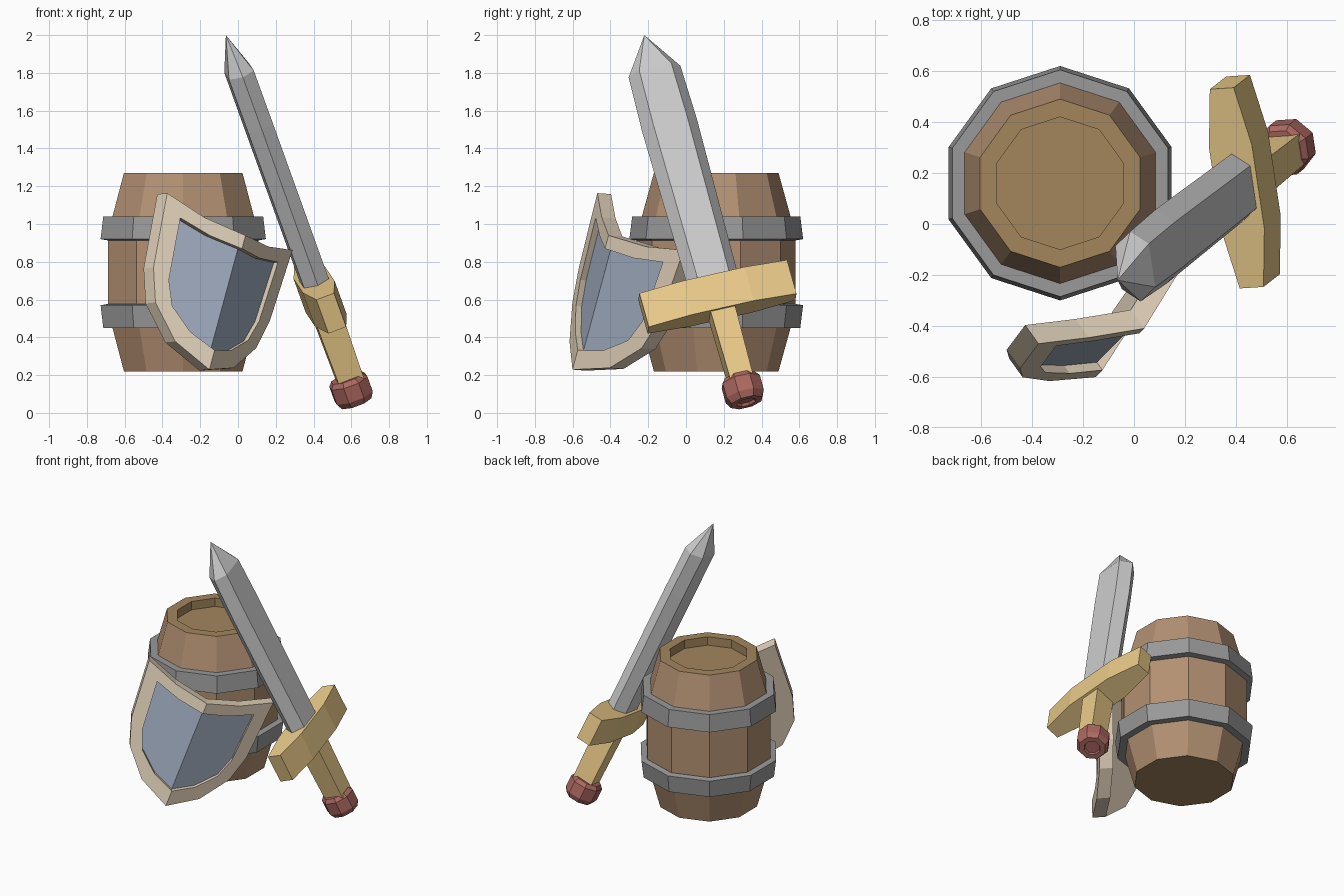
import bpy, bmesh
from math import sin, cos, pi, radians
from mathutils import Vector, Matrix

if "Cube" in bpy.data.objects:
    bpy.data.objects.remove(bpy.data.objects["Cube"])


def mat(name, rgb):
    m = bpy.data.materials.new(name)
    m.diffuse_color = (*rgb, 1)
    m.use_nodes = True
    m.node_tree.nodes["Principled BSDF"].inputs["Base Color"].default_value = m.diffuse_color
    return m


WOOD = mat("wood", (0.45, 0.28, 0.17))
LID = mat("dark_wood", (0.37, 0.24, 0.11))
IRON = mat("iron", (0.32, 0.32, 0.32))
GOLD = mat("gold", (0.82, 0.59, 0.25))
RED = mat("dark_red", (0.42, 0.14, 0.12))
TAN = mat("tan", (0.77, 0.65, 0.50))
BLUE = mat("blue", (0.36, 0.42, 0.53))


def make(name, verts, faces, material=None, frame=Matrix()):
    bm = bmesh.new()
    vs = [bm.verts.new(v) for v in verts]
    for f in faces:
        bm.faces.new([vs[i] for i in f])
    bmesh.ops.remove_doubles(bm, verts=bm.verts, dist=1e-5)
    bmesh.ops.dissolve_degenerate(bm, edges=bm.edges, dist=1e-5)
    bmesh.ops.recalc_face_normals(bm, faces=bm.faces)
    me = bpy.data.meshes.new(name)
    bm.to_mesh(me)
    bm.free()
    ob = bpy.data.objects.new(name, me)
    if material:
        me.materials.append(material)
    ob.matrix_world = frame
    bpy.context.collection.objects.link(ob)
    return ob


def loft(name, rings, material=None, frame=Matrix(), closed=False):
    """Skin equal-length rings; cap the ends, or join last ring to first."""
    n, m = len(rings[0]), len(rings)
    faces = []
    for r in range(m if closed else m - 1):
        a, b = r * n, (r + 1) % m * n
        faces += [(a + i, a + (i + 1) % n, b + (i + 1) % n, b + i) for i in range(n)]
    if not closed:
        faces += [tuple(range(n)), tuple(range((m - 1) * n, m * n))]
    return make(name, [p for r in rings for p in r], faces, material, frame)


def circle(r, z, n, turn=0.0, cy=0.0):
    return [(r * cos(turn + 2 * pi * i / n), cy + r * sin(turn + 2 * pi * i / n), z)
            for i in range(n)]


def rect(a, b, z):
    return [(a, b, z), (-a, b, z), (-a, -b, z), (a, -b, z)]


def axes(x, y, z, origin):
    m = Matrix((x, y, z)).transposed().to_4x4()
    m.translation = origin
    return m


# Barrel: ten staves, recessed lid
base = Matrix.Translation((-0.29, 0.16, 0.745))
profile = [(0.33, -0.525), (0.395, -0.29), (0.42, -0.165), (0.42, 0.165),
           (0.395, 0.29), (0.33, 0.525), (0.26, 0.525), (0.26, 0.465)]
barrel = loft("barrel", [circle(r, z, 10, pi / 2) for r, z in profile], WOOD, base)
barrel.data.materials.append(LID)
for p in barrel.data.polygons:
    if abs(p.normal.z) > 0.9 or (p.center.z > 0.47 and p.center.xy.length < 0.28):
        p.material_index = 1

# Barrel hoops
for s, name in ((1, "upper_hoop"), (-1, "lower_hoop")):
    hoop = [(0.40, 0.165), (0.46, 0.175), (0.445, 0.295), (0.38, 0.295)]
    loft(name, [circle(r, s * z, 10, pi / 2) for r, z in hoop], IRON, base, True)

# Sword frame: origin at the guard, local z towards the tip, x along the guard
up = Vector((-0.328, -0.254, 0.91)).normalized()
across = Vector((-0.142, 0.963, 0.21))
across = (across - up * across.dot(up)).normalized()
sword = axes(across, up.cross(across), up, (0.435, 0.166, 0.615))

# Blade: six-sided section, pointed
section = [(0.142, 0), (0.088, 0.07), (-0.088, 0.07), (-0.142, 0), (-0.088, -0.07), (0.088, -0.07)]
loft("blade", [[(x * k, y * k2, z) for x, y in section] for k, k2, z in
               ((0.97, 1, 0), (1.06, 1, 1.0), (1, 1, 1.31), (0, 0, 1.522))], None, sword)

# Guard: thick middle, thinner ends
stations = ((-0.405, 0.05), (-0.17, 0.09), (0.17, 0.09), (0.405, 0.05))
loft("guard", [[(s, t, 0.098), (s, -t, 0.098), (s, -t, -0.098), (s, t, -0.098)]
               for s, t in stations], GOLD, sword)

# Grip and pommel
loft("grip", [rect(0.068, 0.075, -0.05), rect(0.062, 0.068, -0.5)], GOLD, sword)
loft("pommel", [circle(r, z, 8, pi / 8, 0.012) for r, z in
                ((0.09, -0.465), (0.11, -0.49), (0.11, -0.575), (0.09, -0.61),
                 (0.055, -0.61), (0.05, -0.595))], RED, sword)

# Shield frame: local x across, y up, z outwards
sx = Vector((0.77, 0.53, -0.35)).normalized()
sy = Vector((0.25, 0.25, 0.935))
sy = (sy - sx * sy.dot(sx)).normalized()
shield = axes(sx, sy, sx.cross(sy), (-0.08, -0.46, 0.6))

# Right half outlines, from top centre round to bottom centre
outer = [(0, 0.36), (0.22, 0.385), (0.43, 0.45), (0.40, 0.04), (0.345, -0.14), (0.20, -0.31), (0, -0.40)]
inner = [(0, 0.285), (0.17, 0.30), (0.335, 0.343), (0.31, 0), (0.26, -0.13), (0.14, -0.235), (0, -0.29)]


def fold(points, c):
    return [(a, b, c - 0.42 * a) for a, b in points]


def mirrored(ob):
    mod = ob.modifiers.new("mirror", "MIRROR")
    mod.use_axis = (True, False, False)


# Shield rim with solid back, then the sunken panel
n = len(outer)
layers = fold(outer, -0.04) + fold(outer, 0.05) + fold(inner, 0.05) + fold(inner, 0.005)
rim_faces = [(k * n + i, k * n + i + 1, (k + 1) * n + i + 1, (k + 1) * n + i)
             for k in range(3) for i in range(n - 1)]
mirrored(make("shield_rim", layers, rim_faces + [tuple(range(n))[::-1]], TAN, shield))
panel = make("shield_panel", fold(inner, 0.012), [tuple(range(n))[::-1]], BLUE, shield)
if panel.data.polygons[0].normal.z < 0:
    panel.data.flip_normals()
mirrored(panel)
